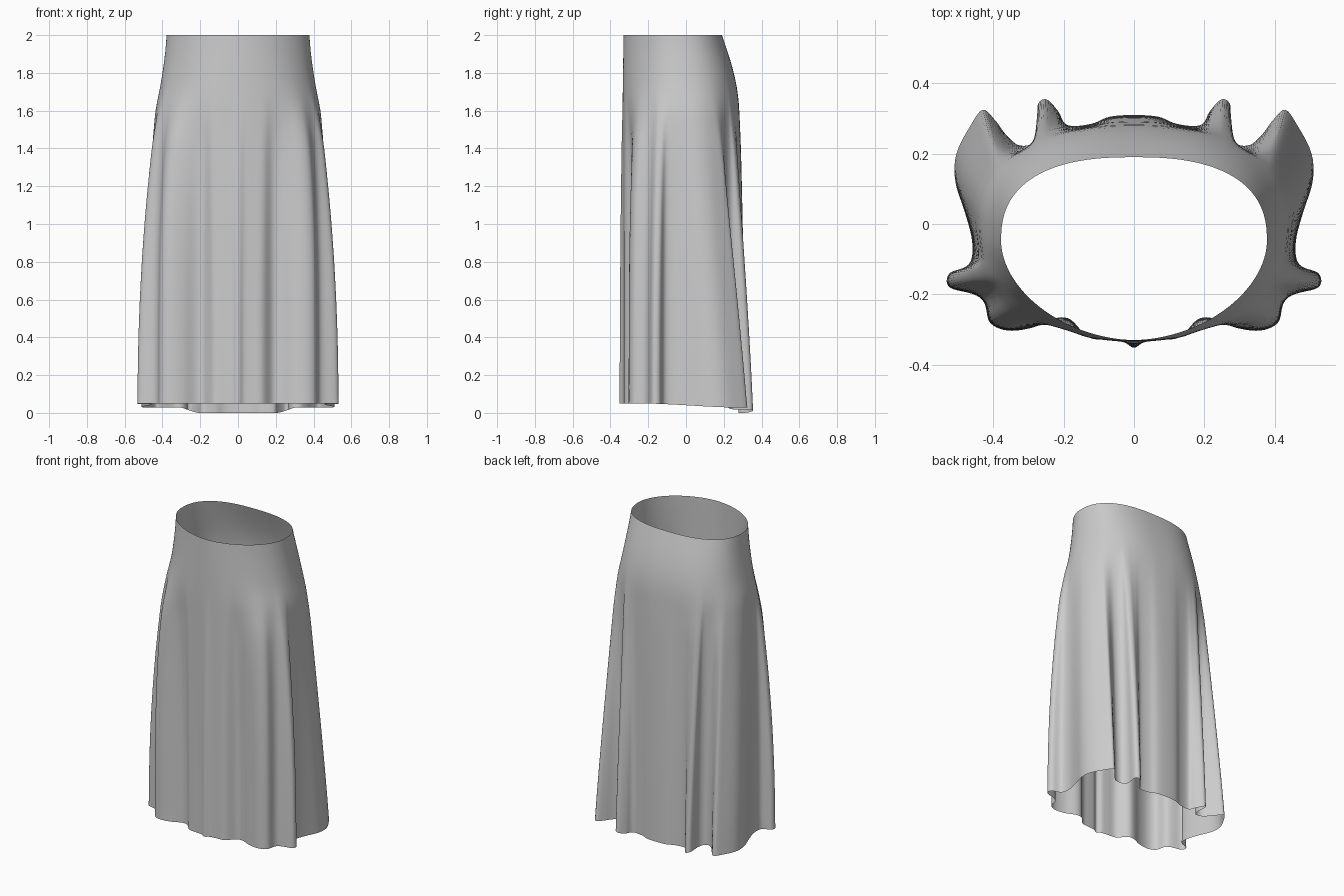
import bpy, bmesh
from math import sin, cos, radians, pi, copysign

if "Cube" in bpy.data.objects:
    bpy.data.objects.remove(bpy.data.objects["Cube"])

# Half hem outline, centre back to centre front:
# hem x, hem y, matching angle on the body, how early the fold starts (high = near the hip)
HEM = [
    (0.00, 0.31, 90, 2.0), (0.07, 0.305, 83, 2.0), (0.12, 0.285, 77, 2.0),
    (0.19, 0.28, 69, 1.8), (0.215, 0.32, 63, 1.3), (0.25, 0.355, 58, 1.2),
    (0.275, 0.335, 54, 1.2), (0.268, 0.265, 51, 1.4), (0.29, 0.228, 47, 1.2),
    (0.33, 0.225, 43, 1.1), (0.365, 0.255, 39, 1.1), (0.395, 0.295, 35, 1.1),
    (0.43, 0.325, 30, 1.1), (0.465, 0.28, 24, 1.1), (0.505, 0.20, 17, 1.2),
    (0.508, 0.12, 10, 1.5), (0.48, 0.03, 3, 2.2), (0.46, -0.05, -5, 2.4),
    (0.468, -0.115, -12, 2.4), (0.525, -0.14, -18, 2.1), (0.525, -0.18, -23, 2.1),
    (0.455, -0.20, -28, 2.4), (0.425, -0.225, -33, 3.0), (0.41, -0.28, -41, 3.6),
    (0.36, -0.303, -48, 3.4), (0.29, -0.295, -55, 2.6), (0.225, -0.268, -62, 2.2),
    (0.18, -0.272, -67, 2.2), (0.13, -0.322, -72, 2.2), (0.07, -0.330, -79, 2.0),
    (0.03, -0.335, -85, 2.0), (0.00, -0.352, -90, 2.0),
]
SUB, ROWS = 5, 44
HIP_Z = 1.6


def clamp(v):
    return max(0.0, min(1.0, v))


def smooth(v):
    v = clamp(v)
    return v * v * (3 - 2 * v)


def ring(deg, half_w, mid, back, front, e_back, e_front):
    """Point on a rounded body section."""
    c, s = cos(radians(deg)), sin(radians(deg))
    e = e_back if s > 0 else e_front
    x = half_w * abs(c) ** (2 / e)
    y = mid + (back - mid if s > 0 else mid - front) * copysign(abs(s) ** (2 / e), s)
    return x, y


def catmull(a, b, c, d, t):
    return tuple(0.5 * (2 * q + (r - p) * t + (2 * p - 5 * q + 4 * r - s) * t * t
                        + (3 * q - p - 3 * r + s) * t ** 3)
                 for p, q, r, s in zip(a, b, c, d))


def mirrored(p, pole):
    return (-p[0], p[1], 2 * pole - p[2], p[3])


# Smooth the half outline into many columns
pts = [mirrored(HEM[1], 90)] + HEM + [mirrored(HEM[-2], -90)]
half = []
for i in range(1, len(pts) - 2):
    half += [catmull(*pts[i - 1:i + 3], k / SUB) for k in range(SUB)]
half.append(HEM[-1])


def surface(col, v):
    """Position down one column, v = 0 at the waist and 1 at the hem."""
    hx, hy, ang, early = col
    z_hem = 0.05 - 0.022 * smooth((hy + 0.25) / 0.55)
    z_hem -= 0.028 * smooth((0.32 - abs(hx)) / 0.12) * smooth((hy - 0.1) / 0.15)
    z = 2 + (z_hem - 2) * v
    wx, wy = ring(ang, 0.378, -0.05, 0.19, -0.33, 2.5, 1.85)
    px, py = ring(ang, 0.435, -0.02, 0.28, -0.335, 2.4, 2.1)
    t = clamp((2 - z) / (2 - HIP_Z))
    bx = wx + (px - wx) * t ** 1.4
    by = wy + (py - wy) * sin(t * pi / 2)
    s = clamp((1.75 - z) / (1.75 - z_hem))
    w = (1 - (1 - s) ** early) * smooth(s / 0.24 + 0.15)
    return bx + (hx - bx) * w, by + (hy - by) * w, z


# Skirt: one open cloth surface, right half plus its mirror image
bm = bmesh.new()
grid = []
for r in range(ROWS + 1):
    right = [surface(c, r / ROWS) for c in half]
    left = [(-x, y, z) for x, y, z in right[1:-1]][::-1]
    grid.append([bm.verts.new(p) for p in right + left])
cols = len(grid[0])
for r in range(ROWS):
    for c in range(cols):
        d = (c + 1) % cols
        bm.faces.new((grid[r][c], grid[r][d], grid[r + 1][d], grid[r + 1][c]))

# Soften the cloth while keeping the waist and hem in place
inner = [v for row in grid[1:-1] for v in row]
for _ in range(3):
    bmesh.ops.smooth_vert(bm, verts=inner, factor=0.5,
                          use_axis_x=True, use_axis_y=True, use_axis_z=False)
# Make the faces point outward
bm.faces.ensure_lookup_table()
bm.normal_update()
if bm.faces[0].normal.y < 0:
    bmesh.ops.reverse_faces(bm, faces=bm.faces[:])

mesh = bpy.data.meshes.new("skirt")
bm.to_mesh(mesh)
bm.free()
mesh.polygons.foreach_set("use_smooth", [True] * len(mesh.polygons))
skirt = bpy.data.objects.new("skirt", mesh)
bpy.context.collection.objects.link(skirt)
